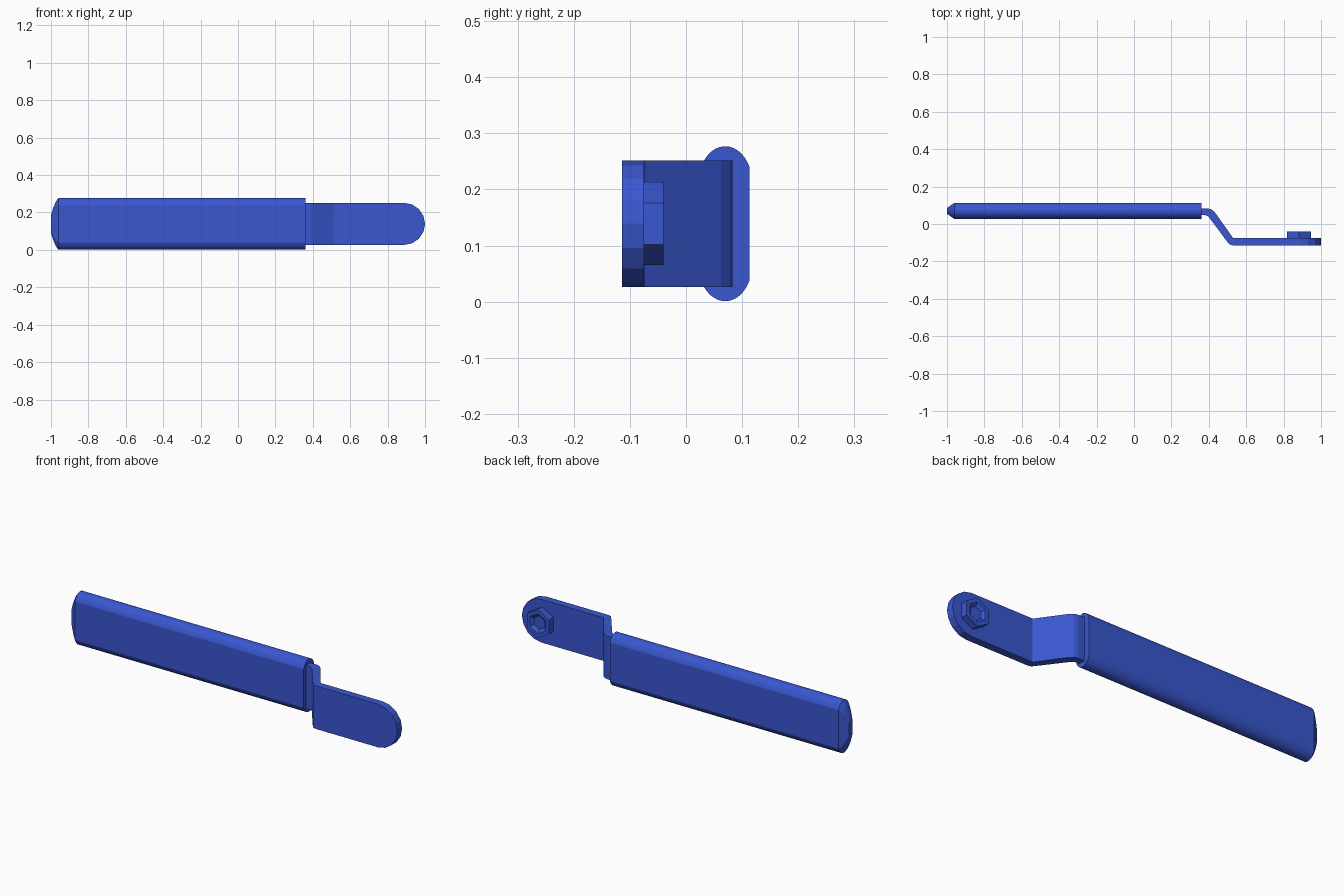
import bpy, bmesh
from math import sin, cos, pi, radians

if "Cube" in bpy.data.objects:
    bpy.data.objects.remove(bpy.data.objects["Cube"])

ZC = 0.139  # mid height shared by all parts
blue = bpy.data.materials.new("blue")
blue.diffuse_color = (0.042, 0.095, 0.63, 1)
blue.use_nodes = True
blue.node_tree.nodes["Principled BSDF"].inputs["Base Color"].default_value = blue.diffuse_color


def finish(name, bm, angle):
    bmesh.ops.recalc_face_normals(bm, faces=bm.faces)
    me = bpy.data.meshes.new(name)
    bm.to_mesh(me)
    bm.free()
    ob = bpy.data.objects.new(name, me)
    bpy.context.collection.objects.link(ob)
    me.materials.append(blue)
    bpy.ops.object.select_all(action='DESELECT')
    ob.select_set(True)
    bpy.context.view_layer.objects.active = ob
    bpy.ops.object.shade_smooth_by_angle(angle=radians(angle))
    return ob


def bridge(bm, a, b):
    n = len(a)
    for i in range(n):
        bm.faces.new((a[i], a[(i + 1) % n], b[(i + 1) % n], b[i]))


# Grip: flat-sided section with arched edges, lofted to a domed end
T0, STEPS = radians(25), 20
RY, RZ = 0.0435 / cos(T0), 0.038 / (1 - sin(T0))
angles = [T0 + (pi - 2 * T0) * i / STEPS for i in range(STEPS + 1)]
top = [(RY * cos(t), 0.138 - RZ * (1 - sin(t))) for t in angles]
section = top + [(-y, -z) for y, z in top]
bm = bmesh.new()
rings = []
for x, sy, sz in [(0.36, 1, 1), (-0.96, 1, 1), (-0.973, 0.79, 0.87),
                  (-0.987, 0.56, 0.65), (-1.0, 0.35, 0.35)]:
    rings.append([bm.verts.new((x, 0.07 + y * sy, ZC + z * sz)) for y, z in section])
for a, b in zip(rings, rings[1:]):
    bridge(bm, a, b)
bm.faces.new(rings[0])
bm.faces.new(rings[-1])
finish("grip", bm, 15)

# Cranked flat bar: matching front and back paths, with a faceted round end
back = [(0.3, 0.083), (0.395, 0.083), (0.415, 0.078), (0.433, 0.062),
        (0.525, -0.068), (0.529, -0.073), (0.535, -0.075)]
front = [(0.3, 0.047), (0.38, 0.047), (0.39, 0.045), (0.4, 0.037),
         (0.497, -0.093), (0.51, -0.109), (0.527, -0.114)]
R, CX, N = 0.1125, 0.8875, 8
bm = bmesh.new()
rings = []
for (bx, by), (fx, fy) in zip(back, front):
    rings.append([bm.verts.new(p) for p in ((bx, by, ZC + R), (bx, by, ZC - R),
                                            (fx, fy, ZC - R), (fx, fy, ZC + R))])
for a, b in zip(rings, rings[1:]):
    bridge(bm, a, b)
bm.faces.new(rings[0])
arc = [(CX + R * cos(t), ZC + R * sin(t)) for t in
       (-pi / 2 + pi * i / N for i in range(N + 1))]
last = rings[-1]
b_loop = [last[1]] + [bm.verts.new((x, -0.075, z)) for x, z in arc] + [last[0]]
f_loop = [last[2]] + [bm.verts.new((x, -0.114, z)) for x, z in arc] + [last[3]]
bm.faces.new(b_loop)
bm.faces.new(f_loop)
for i in range(len(b_loop) - 1):
    bm.faces.new((b_loop[i], b_loop[i + 1], f_loop[i + 1], f_loop[i]))
finish("cranked_bar", bm, 5)

# Hexagonal nut with a shallow dished recess on the back of the round end
bm = bmesh.new()


def hexagon(r, y):
    return [bm.verts.new((0.883 + r * sin(i * pi / 3), y, ZC + r * cos(i * pi / 3)))
            for i in range(6)]


loops = [hexagon(r, y) for r, y in ((0.074, -0.08), (0.074, -0.04),
                                    (0.052, -0.04), (0.036, -0.053))]
for a, b in zip(loops, loops[1:]):
    bridge(bm, a, b)
bm.faces.new(loops[0])
bm.faces.new(loops[-1])
finish("hex_nut", bm, 5)
